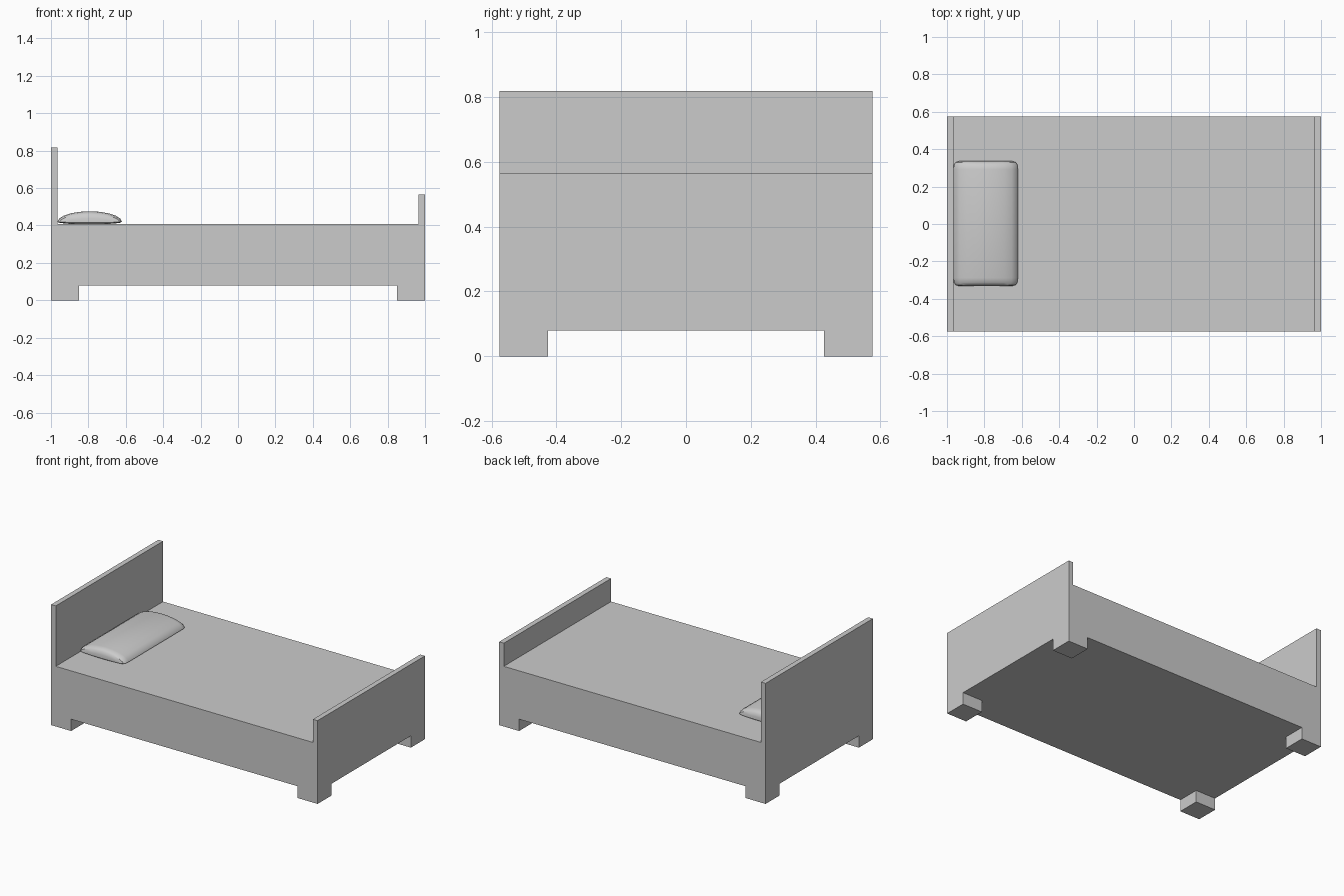
import bpy, bmesh, math

if "Cube" in bpy.data.objects:
    bpy.data.objects.remove(bpy.data.objects["Cube"])


def finish(name, bm):
    bmesh.ops.recalc_face_normals(bm, faces=bm.faces)
    mesh = bpy.data.meshes.new(name)
    bm.to_mesh(mesh)
    bm.free()
    obj = bpy.data.objects.new(name, mesh)
    bpy.context.collection.objects.link(obj)
    return obj


HALF_X, HALF_Y = 1.0, 0.575
BASE, TOP, BOARD = 0.08, 0.408, 0.035
LEG = 0.15

# Bed body with headboard and footboard: side profile extruded across the width
profile = [(-HALF_X, BASE), (HALF_X, BASE), (HALF_X, 0.565), (HALF_X - BOARD, 0.565),
           (HALF_X - BOARD, TOP), (-HALF_X + BOARD, TOP),
           (-HALF_X + BOARD, 0.818), (-HALF_X, 0.818)]
bm = bmesh.new()
face = bm.faces.new([bm.verts.new((x, -HALF_Y, z)) for x, z in profile])
ext = bmesh.ops.extrude_face_region(bm, geom=[face])
bmesh.ops.translate(bm, vec=(0, 2 * HALF_Y, 0),
                    verts=[g for g in ext["geom"] if isinstance(g, bmesh.types.BMVert)])
finish("bed_frame", bm)

# Four corner legs
for sx, x_name in ((-1, "head"), (1, "foot")):
    for sy, y_name in ((-1, "front"), (1, "back")):
        bm = bmesh.new()
        bmesh.ops.create_cube(bm, size=1)
        bmesh.ops.scale(bm, vec=(LEG, LEG, BASE), verts=bm.verts)
        bmesh.ops.translate(bm, verts=bm.verts, vec=(
            sx * (HALF_X - LEG / 2), sy * (HALF_Y - LEG / 2), BASE / 2))
        finish(f"{x_name}_{y_name}_leg", bm)

# Pillow: lens cross-sections lofted along y, tapering at both ends
CX, HALF_W, RIM, CROWN, SAG = -0.793, 0.172, 0.419, 0.057, 0.013
SEGS = 10
half = [(0.29, 1.0, 1.0), (0.315, 0.985, 0.9), (0.328, 0.93, 0.7), (0.334, 0.82, 0.3)]
stations = [(-y, w, h) for y, w, h in reversed(half)] + half
bm = bmesh.new()
rings = []
for y, w, h in stations:
    ring = []
    for i in range(2 * SEGS):
        a = math.pi * i / SEGS
        s = math.sin(a)
        z = RIM + (CROWN if s > 0 else SAG) * h * s
        ring.append(bm.verts.new((CX + HALF_W * w * math.cos(a), y + 0.002, z)))
    rings.append(ring)
for r0, r1 in zip(rings, rings[1:]):
    for i in range(2 * SEGS):
        j = (i + 1) % (2 * SEGS)
        bm.faces.new((r0[i], r0[j], r1[j], r1[i]))
bm.faces.new(rings[0])
bm.faces.new(rings[-1])
pillow = finish("pillow", bm)
bpy.context.view_layer.objects.active = pillow
pillow.select_set(True)
bpy.ops.object.shade_smooth_by_angle(angle=math.radians(35))
